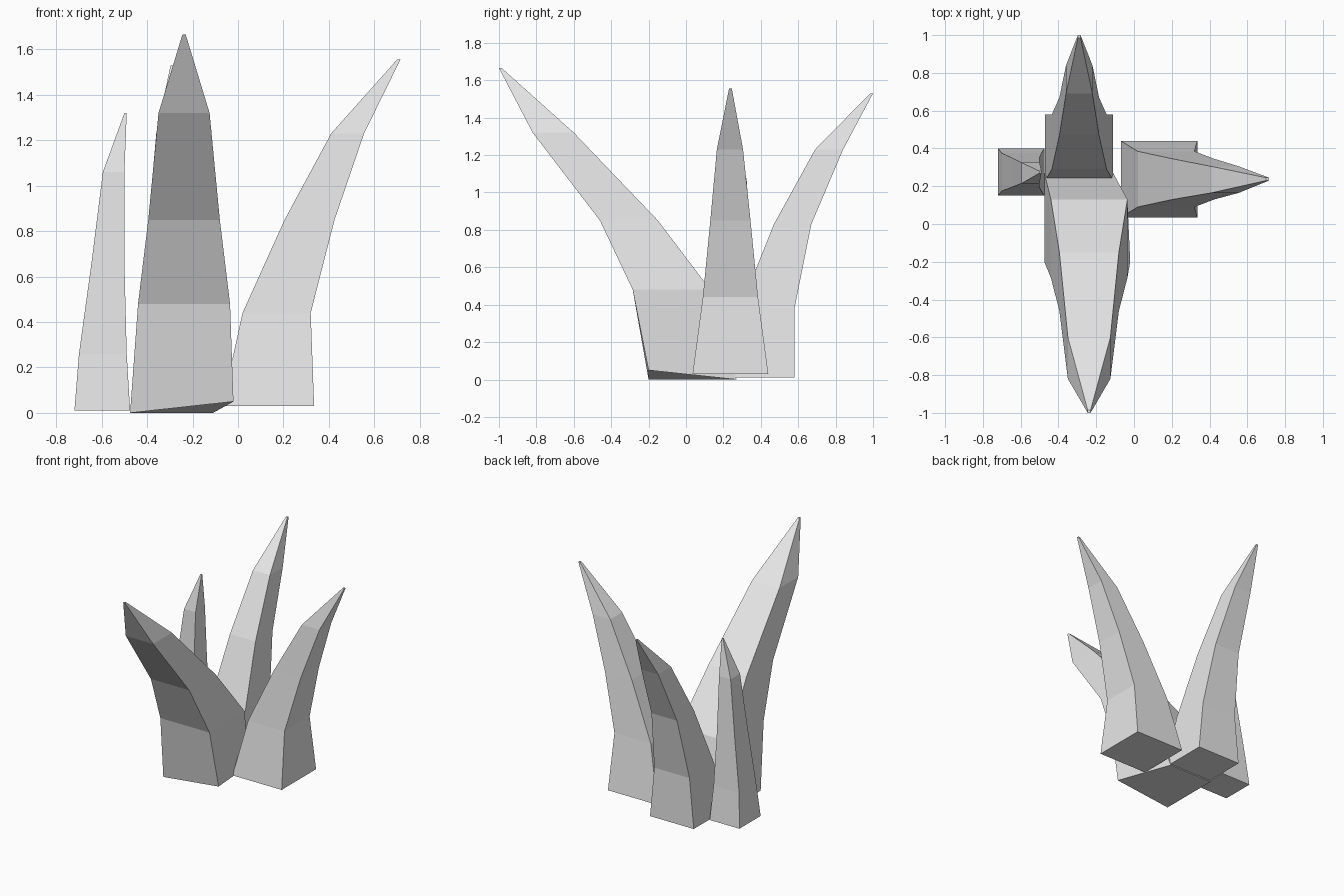
import bpy
import bmesh

default_cube = bpy.data.objects.get("Cube")
if default_cube:
    bpy.data.objects.remove(default_cube, do_unlink=True)

# One plain pale stone colour
stone = bpy.data.materials.new("pale_stone")
stone.use_nodes = True
colour = (0.8, 0.8, 0.8, 1.0)
stone.diffuse_color = colour
stone.node_tree.nodes["Principled BSDF"].inputs["Base Color"].default_value = colour


def make_spike(name, sections, base_shift=None):
    """Loft a bent four-sided spike through level rectangular sections.

    Each section is (height, x low, x high, y low, y high), from base to tip.
    base_shift maps a base corner index to an offset for an uneven foot.
    """
    bm = bmesh.new()
    rings = []
    for z, x_low, x_high, y_low, y_high in sections:
        corners = [(x_low, y_low), (x_high, y_low), (x_high, y_high), (x_low, y_high)]
        rings.append([bm.verts.new((x, y, z)) for x, y in corners])

    # Sides between neighbouring sections, then the two caps
    for lower, upper in zip(rings, rings[1:]):
        for i in range(len(lower)):
            j = (i + 1) % len(lower)
            bm.faces.new((lower[i], lower[j], upper[j], upper[i]))
    bm.faces.new(list(reversed(rings[0])))
    bm.faces.new(rings[-1])

    for corner, offset in (base_shift or {}).items():
        for axis, amount in enumerate(offset):
            rings[0][corner].co[axis] += amount

    bmesh.ops.recalc_face_normals(bm, faces=bm.faces)
    mesh = bpy.data.meshes.new(name)
    bm.to_mesh(mesh)
    bm.free()
    mesh.materials.append(stone)
    spike = bpy.data.objects.new(name, mesh)
    bpy.context.collection.objects.link(spike)
    return spike


# Largest spike, leaning forward, with one lifted base corner
make_spike("front_spike", [
    (0, -.475, -.11, -.2, .27),
    (.48, -.44, -.035, -.285, .13),
    (.85, -.395, -.08, -.46, -.15),
    (1.32, -.35, -.125, -.82, -.6),
    (1.665, -.245, -.23, -1, -.985),
], base_shift={1: (.09, 0, .05)})

# Spike leaning backward
make_spike("back_spike", [
    (.01, -.47, -.11, .23, .58),
    (.38, -.435, -.145, .29, .58),
    (.83, -.395, -.185, .47, .67),
    (1.23, -.36, -.22, .69, .84),
    (1.53, -.297, -.283, .985, 1),
])

# Spike leaning out to the left
make_spike("left_spike", [
    (.03, -.07, .335, .035, .44),
    (.44, .02, .32, .09, .385),
    (.85, .205, .425, .13, .345),
    (1.23, .41, .555, .165, .305),
    (1.555, .7, .715, .23, .245),
])

# Small upright spike on the right
make_spike("right_spike", [
    (.01, -.72, -.475, .15, .4),
    (.26, -.7, -.49, .175, .375),
    (.66, -.645, -.5, .195, .35),
    (1.06, -.595, -.5, .215, .325),
    (1.32, -.5, -.49, .27, .28),
])
